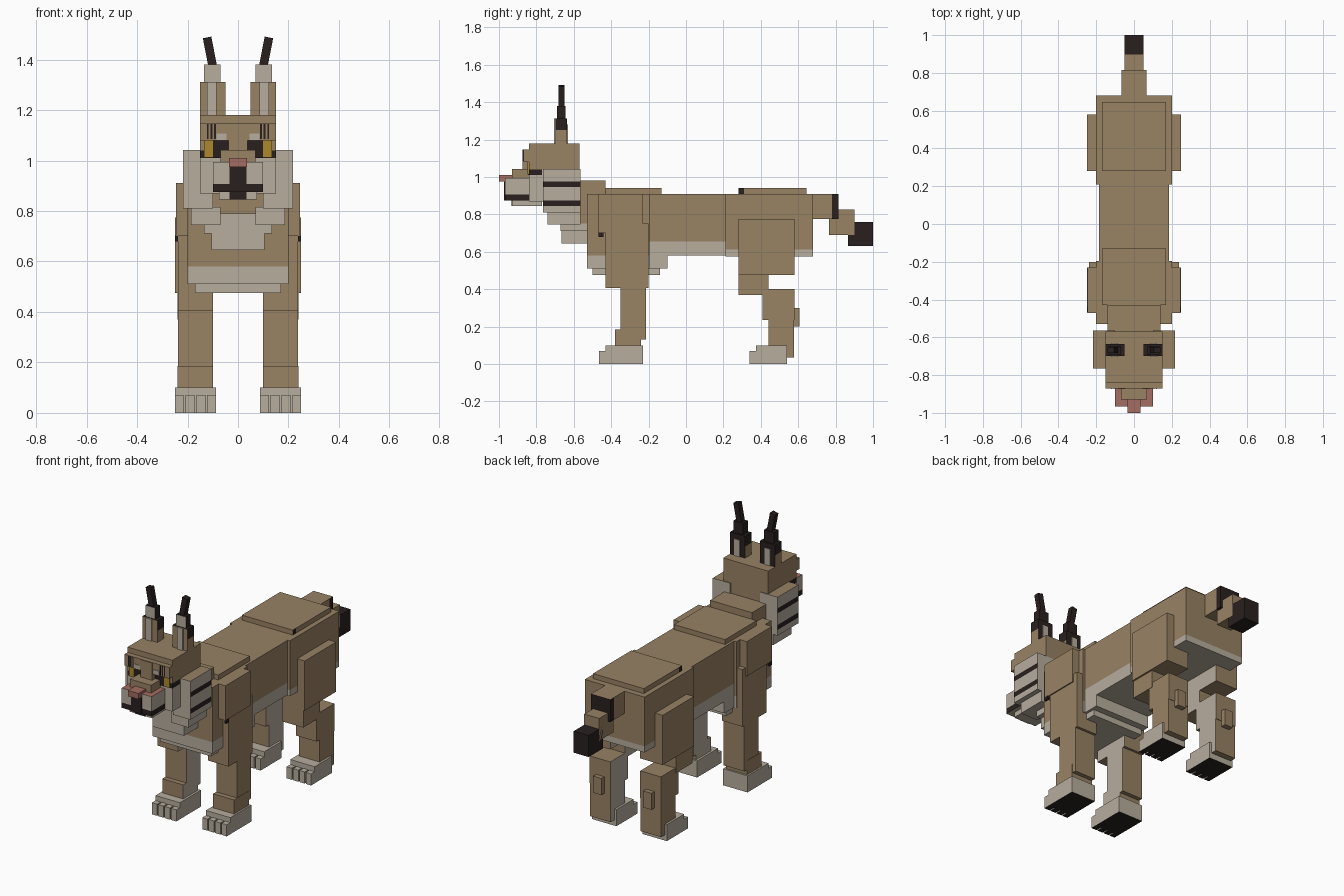
import bpy, bmesh, math
from mathutils import Matrix, Vector

if "Cube" in bpy.data.objects:
    bpy.data.objects.remove(bpy.data.objects["Cube"])


def lin(v):
    v /= 255
    return v / 12.92 if v <= 0.04045 else ((v + 0.055) / 1.055) ** 2.4


# Flat colours
COLOURS = {"brown": (152, 130, 100), "cream": (183, 173, 158), "dark": (41, 32, 31),
           "pink": (163, 108, 98), "amber": (172, 137, 45)}
NAMES = list(COLOURS)
MATS = []
for n, c in COLOURS.items():
    m = bpy.data.materials.new(n)
    m.diffuse_color = (*[lin(v) for v in c], 1)
    m.use_nodes = True
    m.node_tree.nodes["Principled BSDF"].inputs["Base Color"].default_value = m.diffuse_color
    MATS.append(m)


def box(name, x, y, z, colour="brown", mirror=False, ycuts=(), zcuts=(), rule=None, tilt=0):
    """Box from ranges; cuts split its faces and rule(centre, normal) picks a colour per face."""
    bm = bmesh.new()
    bmesh.ops.create_cube(bm, size=1)
    for v in bm.verts:
        for i, (a, b) in enumerate((x, y, z)):
            v.co[i] = a if v.co[i] < 0 else b
    for axis, cuts in ((1, ycuts), (2, zcuts)):
        for k in cuts:
            p, d = Vector(), Vector()
            p[axis], d[axis] = k, 1
            bmesh.ops.bisect_plane(bm, geom=bm.verts[:] + bm.edges[:] + bm.faces[:],
                                   plane_co=p, plane_no=d)
    bm.normal_update()
    for f in bm.faces:
        pick = rule(f.calc_center_median(), f.normal) if rule else None
        f.material_index = NAMES.index(pick or colour)
    if tilt:
        base = Vector(((x[0] + x[1]) / 2, 0, z[0]))
        bmesh.ops.rotate(bm, verts=bm.verts, cent=base, matrix=Matrix.Rotation(tilt, 3, 'Y'))
    me = bpy.data.meshes.new(name)
    bm.to_mesh(me)
    bm.free()
    for m in MATS:
        me.materials.append(m)
    ob = bpy.data.objects.new(name, me)
    bpy.context.collection.objects.link(ob)
    if mirror:
        mod = ob.modifiers.new("mirror", 'MIRROR')
        mod.use_mirror_merge = False
    return ob


def pair(name, x, y, z, colour="brown", **kw):
    return box(name, x, y, z, colour, mirror=True, **kw)


def below(h):
    return lambda c, n: "cream" if c.z < h else None


# Torso
box("chest", (-.2, .2), (-.53, -.195), (.51, .91), zcuts=[.58], rule=below(.58))
box("ribcage", (-.185, .185), (-.2, -.10), (.51, .91), zcuts=[.655], rule=below(.655))
box("breast_fur", (-.17, .17), (-.50, -.14), (.475, .515), "cream")
box("waist", (-.185, .185), (-.11, .22), (.58, .91), zcuts=[.655], rule=below(.655))
box("hips", (-.2, .2), (.21, .68), (.575, .91), zcuts=[.612], rule=below(.612))
box("shoulder_pad", (-.17, .17), (-.43, -.13), (.90, .94))
box("rump_pad", (-.17, .17), (.28, .645), (.90, .94), ycuts=[.31],
    rule=lambda c, n: "dark" if abs(n.x) > .5 and c.y < .31 else None)

# Tail
box("tail_base", (-.065, .065), (.67, .815), (.775, .91), ycuts=[.78],
    rule=lambda c, n: "dark" if c.y > .78 and n.z < .5 else None)
box("tail_middle", (-.05, .05), (.765, .90), (.69, .825))
box("tail_tip", (-.05, .05), (.865, 1.0), (.63, .76), "dark")


# Legs, cream on the inner side
def inner(c, n):
    return "cream" if n.x < -.5 else None


pair("front_shoulder", (.10, .245), (-.47, -.23), (.70, .91))
pair("front_upper_leg", (.10, .238), (-.43, -.20), (.405, .75), rule=inner)
pair("shoulder_spot", (.238, .248), (-.468, -.44), (.68, .702), "dark")
pair("front_lower_leg", (.10, .238), (-.35, -.215), (.13, .41), rule=inner)
pair("front_wrist", (.10, .24), (-.38, -.24), (.07, .185), rule=inner)
pair("hind_thigh", (.10, .25), (.28, .58), (.475, .775), rule=inner)
pair("hind_knee", (.10, .24), (.28, .44), (.37, .48), rule=inner)
pair("hind_shin", (.10, .238), (.41, .58), (.235, .40), rule=inner)
pair("hind_ankle", (.10, .238), (.44, .577), (.035, .24), rule=inner)
pair("hind_hock", (.14, .195), (.575, .608), (.20, .30))


# Paws with dark soles and four toes
def sole(c, n):
    return "dark" if n.z < -.5 else None


for name, front, back in (("front", -.465, -.23), ("hind", .34, .54)):
    pair(name + "_paw", (.087, .25), (front + .035, back), (0, .10), "cream", rule=sole)
    for i in range(4):
        x0 = .087 + i * .0427
        pair(f"{name}_toe_{i + 1}", (x0, x0 + .035), (front, front + .05), (0, .07),
             "cream", rule=sole)

# Neck and throat fur
box("neck", (-.14, .14), (-.60, -.43), (.75, .98))
box("throat_fur", (-.135, .135), (-.67, -.525), (.71, .79), "cream")
box("throat_fur_tip", (-.105, .105), (-.665, -.525), (.645, .715), "cream")

# Head
box("head", (-.15, .15), (-.84, -.57), (.87, 1.18), ycuts=[-.77], zcuts=[1.01, 1.04],
    rule=lambda c, n: None if n.y > .5 or c.z > 1.04 or n.z > .5 else
    "dark" if c.z > 1.01 and c.y < -.77 else "cream")
box("brow", (-.15, .15), (-.87, -.83), (1.08, 1.148))


def stripes(c, n):
    if n.z > .5:
        return "brown"
    if n.x > .5 and (.945 < c.z < .975 or .845 < c.z < .875):
        return "dark"


pair("cheek", (.10, .217), (-.765, -.565), (.81, 1.042), "cream",
     zcuts=[.845, .875, .945, .975], rule=stripes)
pair("lower_cheek", (.07, .187), (-.74, -.565), (.745, .815), "cream")

# Eyes and brow marks
pair("eye_patch", (.02, .10), (-.846, -.838), (1.01, 1.08), "dark")
pair("eye", (.10, .135), (-.848, -.839), (1.012, 1.08), "amber")
pair("brow_patch", (.045, .085), (-.873, -.865), (1.08, 1.108), "cream")
for i in range(3):
    x0 = .088 + i * .014
    pair(f"brow_streak_{i + 1}", (x0, x0 + .007), (-.873, -.865), (1.085, 1.145), "dark")

# Muzzle
box("nose_bridge", (-.07, .07), (-.93, -.80), (.99, 1.042))
box("upper_bridge", (-.038, .038), (-.874, -.83), (1.03, 1.146))
box("muzzle", (-.10, .10), (-.967, -.77), (.875, .995), "cream", zcuts=[.907],
    rule=lambda c, n: "pink" if n.z > .5 else "dark" if c.z < .907 and n.z > -.5 else None)
box("mouth_line", (-.034, .034), (-.972, -.964), (.875, .982), "dark")
box("nose", (-.035, .035), (-1.0, -.93), (.975, 1.01), "pink")
box("chin", (-.075, .075), (-.93, -.77), (.845, .88), "cream")
box("chin_mark", (-.034, .034), (-.934, -.926), (.845, .876), "dark")


# Ears: cream inside, dark behind and on the upper edge
def ear(c, n):
    return "dark" if n.y > .5 or n.z > .5 or (abs(n.x) > .5 and c.z > 1.25) else None


pair("ear", (.05, .15), (-.698, -.635), (1.17, 1.312), zcuts=[1.25], rule=ear)
pair("ear_top", (.07, .135), (-.69, -.645), (1.31, 1.38), "dark",
     rule=lambda c, n: "cream" if n.y < -.5 else None)
pair("inner_ear", (.085, .123), (-.705, -.697), (1.18, 1.312), "cream")
pair("ear_back_spot", (.085, .12), (-.637, -.63), (1.18, 1.28), "cream")
pair("ear_tuft", (.083, .117), (-.683, -.65), (1.372, 1.49), "dark", tilt=math.radians(11))
